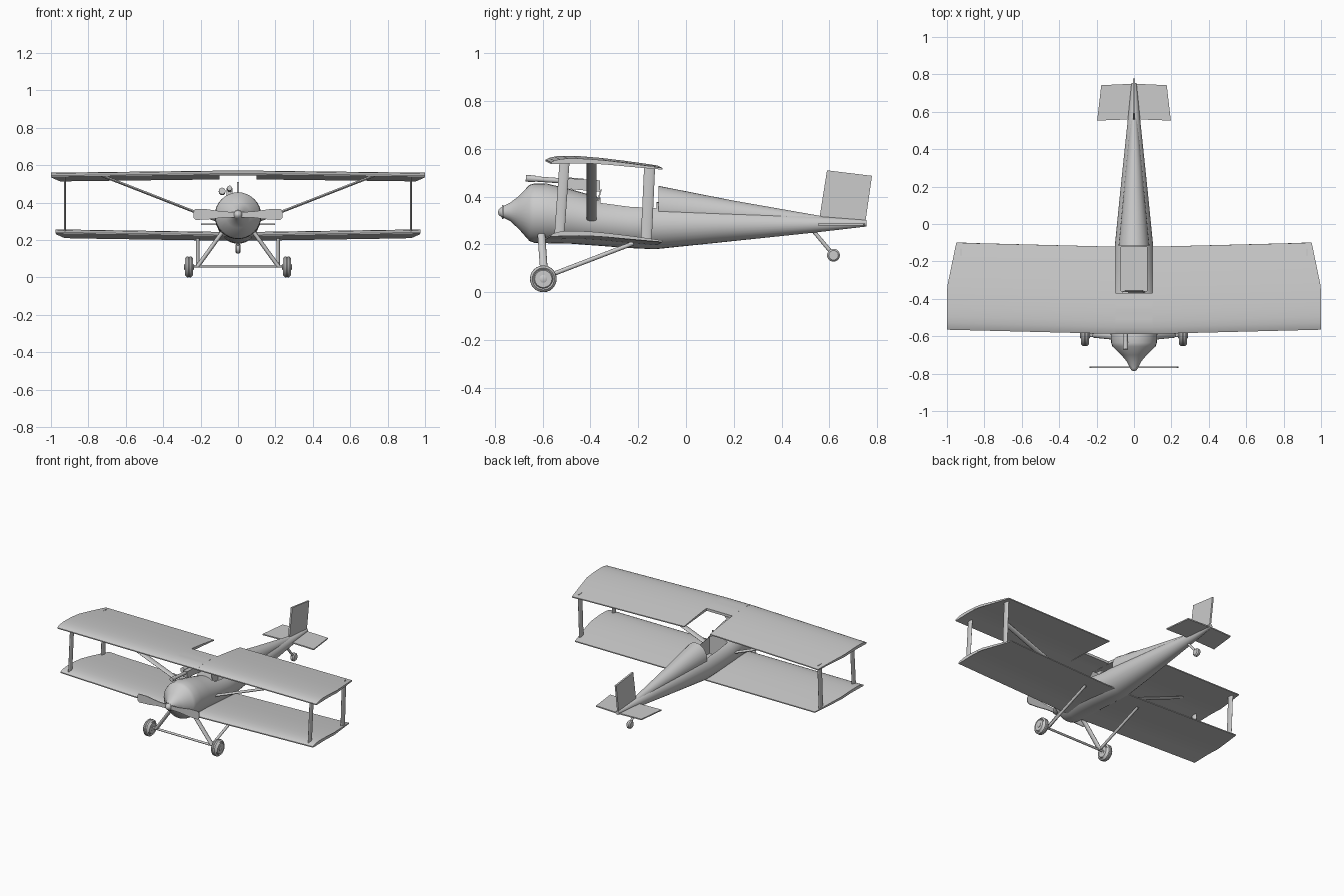
import bpy, bmesh
from math import sin, cos, pi
from mathutils import Vector

if "Cube" in bpy.data.objects:
    bpy.data.objects.remove(bpy.data.objects["Cube"])


def finish(name, bm, angle=35):
    bmesh.ops.recalc_face_normals(bm, faces=bm.faces[:])
    me = bpy.data.meshes.new(name)
    bm.to_mesh(me)
    bm.free()
    ob = bpy.data.objects.new(name, me)
    bpy.context.collection.objects.link(ob)
    bpy.ops.object.select_all(action='DESELECT')
    bpy.context.view_layer.objects.active = ob
    ob.select_set(True)
    bpy.ops.object.shade_smooth_by_angle(angle=angle * pi / 180)
    return ob


def loft(name, rings, angle=35):
    """Skin a list of equal-length closed rings and cap both ends."""
    bm = bmesh.new()
    vs = [[bm.verts.new(p) for p in r] for r in rings]
    n = len(vs[0])
    for a, b in zip(vs, vs[1:]):
        for i in range(n):
            bm.faces.new((a[i], a[(i + 1) % n], b[(i + 1) % n], b[i]))
    bm.faces.new(vs[0])
    bm.faces.new(vs[-1])
    return finish(name, bm, angle)


def ring(y, zb, zt, hw, n=32):
    """Oval ring across the length of the plane."""
    return [(hw * cos(2 * pi * i / n), y, (zb + zt) / 2 + (zt - zb) / 2 * sin(2 * pi * i / n))
            for i in range(n)]


def bar(name, a, b, chord, thick, n=12):
    """Streamlined strut, long side of its section along y."""
    a, b = Vector(a), Vector(b)
    d = (b - a).normalized()
    v = d.cross(Vector((0, 1, 0)))
    v = v.normalized() if v.length > 0.01 else Vector((1, 0, 0))
    u = v.cross(d)
    return loft(name, [[p + u * chord / 2 * cos(2 * pi * i / n) + v * thick / 2 * sin(2 * pi * i / n)
                        for i in range(n)] for p in (a, b)], 50)


def wheel(name, x, y, z, prof, n=24):
    """Lathe around the x axis."""
    return loft(name, [[(x + px, y + r * cos(2 * pi * i / n), z + r * sin(2 * pi * i / n))
                        for i in range(n)] for px, r in prof])


def plate(name, outline, offset):
    """Flat panel thickened symmetrically along offset."""
    o = Vector(offset)
    return loft(name, [[Vector(p) - o for p in outline], [Vector(p) + o for p in outline]])


def interp(t, pts):
    for (a, za), (b, zb) in zip(pts, pts[1:]):
        if t <= b:
            return za + (zb - za) * (t - a) / (b - a)
    return pts[-1][1]


# Wings: thin cambered section, chamfered tips, optional rear cutout
TOP = [(0, .556), (.04, .565), (.12, .572), (.3, .571), (.5, .563), (.75, .549), (1, .532)]
BOT = [(0, .549), (.05, .549), (.3, .552), (.5, .546), (.75, .535), (1, .525)]
TS = [0, .03, .08, .15, .25, .35, .5, .6, .7, .85, 1]


def wing(name, span, z0, tip_dz, cutout):
    def section(x, tmax=1, tip=False):
        k = abs(x) / span
        path = [(t, TOP) for t in TS] + [(t, BOT) for t in reversed(TS)]
        out = []
        for t, prof in path:
            t *= tmax
            px = x * (1 - .05 * max(0, (t - .48) / .52)) if tip else x
            out.append((px, -.59 + .025 * k + .466 * t, z0 + tip_dz * k + interp(t, prof)))
        return out
    rings = [section(-span, tip=True), section(-.85), section(-.1)]
    if cutout:
        rings += [section(-.1, .47), section(.1, .47)]
    rings += [section(.1), section(.85), section(span, tip=True)]
    loft(name, rings)


wing("upper_wing", 1.0, 0, -.012, True)
wing("lower_wing", .975, -.33, .015, False)

# Fuselage with cockpit opening
body = loft("fuselage", [ring(*r) for r in (
    (-.765, .312, .360, .024), (-.735, .297, .375, .039), (-.70, .265, .402, .068),
    (-.655, .214, .449, .115), (-.635, .207, .455, .122), (-.58, .205, .454, .125),
    (-.48, .203, .430, .122), (-.36, .194, .396, .114), (-.24, .185, .382, .108),
    (-.13, .180, .378, .104), (.15, .209, .352, .076), (.55, .251, .318, .034),
    (.755, .275, .303, .013))])
bpy.ops.mesh.primitive_cube_add(size=1, location=(0, -.24, .38))
cut = bpy.context.object
cut.name = "cockpit_cutter"
cut.scale = (.14, .235, .24)
cut.hide_render = True
cut.hide_set(True)
mod = body.modifiers.new("cockpit", 'BOOLEAN')
mod.operation = 'DIFFERENCE'
mod.object = cut

# Fairing behind the pilot
loft("headrest_fairing", [ring(-.115, .26, .445, .082), ring(.2, .27, .383, .052),
                          ring(.57, .28, .318, .018)])
plate("windscreen", [(-.06, -.37, .38), (.06, -.37, .38), (.045, -.355, .43), (-.045, -.355, .43)],
      (0, .003, 0))

# Spinner and propeller
loft("spinner", [ring(y, .335 - r, .335 + r, r, 20) for y, r in
                 ((-.787, .002), (-.783, .012), (-.772, .021), (-.755, .027))])
for s, side in ((-1, "left"), (1, "right")):
    plate(side + "_propeller_blade",
          [(s * x, -.766, .335 + dz) for x, dz in
           ((0, .014), (.08, .017), (.17, .030), (.23, .030), (.238, .015),
            (.238, -.015), (.225, -.028), (.15, -.024), (.08, -.015), (0, -.014))], (0, .003, 0))

# Machine gun on the cowl, with feed drum
bar("gun_barrel", (-.045, -.66, .476), (-.045, -.46, .462), .022, .022)
bar("gun_muzzle", (-.045, -.67, .477), (-.045, -.63, .474), .028, .028)
plate("gun_body", [(-.045, -.52, .435), (-.045, -.36, .42), (-.045, -.36, .468), (-.045, -.52, .478)],
      (.016, 0, 0))
bar("gun_feed", (-.085, -.49, .462), (-.085, -.43, .457), .036, .036)

# Struts, mirrored
WHEEL = [(-.022, .018), (-.022, .036), (-.016, .040), (-.021, .046), (-.012, .055), (-.003, .056),
         (0, .053), (.003, .056), (.012, .055), (.021, .046), (.016, .040), (.022, .036), (.022, .018)]
for s, side in ((-1, "left"), (1, "right")):
    bar(side + "_front_wing_strut", (s * .925, -.53, .235), (s * .925, -.508, .55), .042, .013)
    bar(side + "_rear_wing_strut", (s * .925, -.166, .225), (s * .925, -.152, .53), .046, .013)
    bar(side + "_cabane_strut", (s * .09, -.395, .295), (s * .73, -.395, .545), .042, .014)
    bar(side + "_gear_leg", (s * .085, -.605, .24), (s * .215, -.592, .06), .032, .022)
    bar(side + "_gear_brace", (s * .215, -.585, .065), (s * .215, -.22, .205), .018, .018)
    wheel(side + "_wheel", s * .262, -.597, .056, WHEEL)
    wheel(side + "_wheel_hub", s * .262, -.597, .056, [(-.027, .01), (-.024, .016), (.024, .016), (.027, .01)])
bar("axle", (-.25, -.595, .06), (.25, -.595, .06), .018, .014)

# Tail surfaces
plate("tailplane", [(-.197, .553, .283), (0, .56, .283), (.197, .553, .283),
                    (.175, .742, .283), (0, .75, .283), (-.175, .742, .283)], (0, 0, .004))
plate("tail_fin", [(0, .555, .29), (0, .59, .51), (0, .778, .487), (0, .75, .29)], (.006, 0, 0))

# Tail wheel
bar("tail_wheel_strut", (0, .53, .26), (0, .612, .162), .016, .016)
wheel("tail_wheel", 0, .617, .155, [(-.014, .010), (-.014, .020), (-.007, .027), (.007, .027),
                                    (.014, .020), (.014, .010)])
